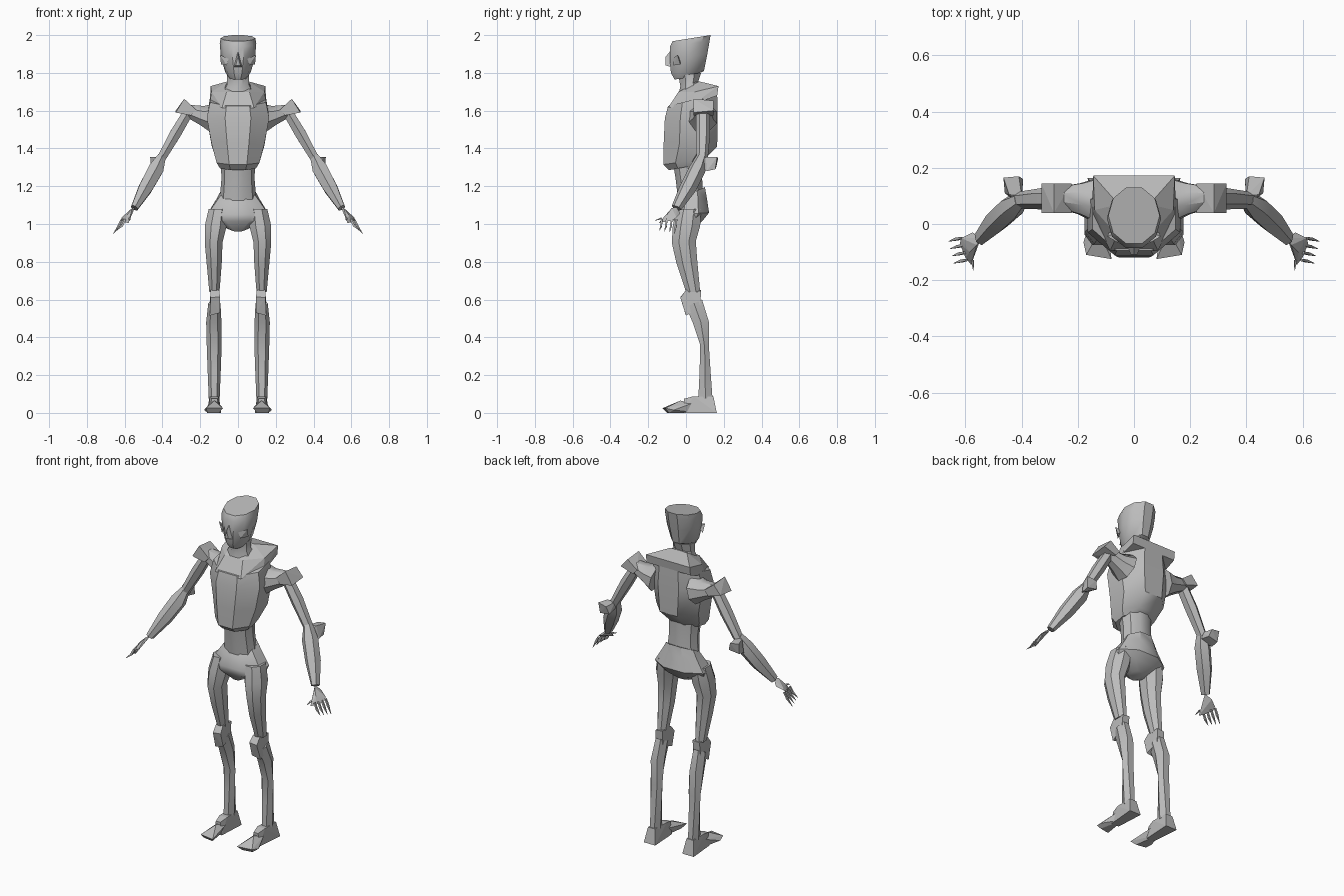
import bpy, bmesh, math
from mathutils import Vector

grey = bpy.data.materials.new("plain grey")
grey.diffuse_color = (0.5, 0.5, 0.5, 1)


def finish(bm, name, mirror, angle):
    bmesh.ops.recalc_face_normals(bm, faces=bm.faces)
    me = bpy.data.meshes.new(name)
    bm.to_mesh(me)
    bm.free()
    me.materials.append(grey)
    ob = bpy.data.objects.new(name, me)
    bpy.context.collection.objects.link(ob)
    bpy.ops.object.select_all(action='DESELECT')
    ob.select_set(True)
    bpy.context.view_layer.objects.active = ob
    if angle:
        bpy.ops.object.shade_smooth_by_angle(angle=math.radians(angle))
    if mirror:
        ob.modifiers.new("mirror", 'MIRROR')
    return ob


def skin(bm, loops):
    """Bridge a stack of vertex loops and cap both ends."""
    rings = [[bm.verts.new(p) for p in loop] for loop in loops]
    n = len(rings[0])
    for a, b in zip(rings, rings[1:]):
        for i in range(n):
            j = (i + 1) % n
            bm.faces.new((a[i], a[j], b[j], b[i]))
    bm.faces.new(rings[0])
    bm.faces.new(rings[-1])


def loft(name, rings, n=8, mirror=False, angle=35):
    """Rings: x centre, half width, front y, front z, back y, back z."""
    loops = []
    top = math.cos(math.pi / n)
    for x, w, yf, zf, yb, zb in rings:
        loop = []
        for i in range(n):
            a = 2 * math.pi * (i + 0.5) / n
            t = 0.5 - 0.5 * math.cos(a) / top
            loop.append((x + w * math.sin(a) / top, yf + (yb - yf) * t, zf + (zb - zf) * t))
        loops.append(loop)
    bm = bmesh.new()
    skin(bm, loops)
    return finish(bm, name, mirror, angle)


def tube(name, path, n=6, mirror=True, angle=40):
    """Path: (point, radius across, radius along y)."""
    pts = [Vector(p[0]) for p in path]
    axis = (pts[-1] - pts[0]).normalized()
    side = axis.cross(Vector((0, 1, 0))).normalized()
    front = side.cross(axis)
    loops = []
    for p, (_, ra, rb) in zip(pts, path):
        angs = [2 * math.pi * (i + 0.5) / n for i in range(n)]
        loops.append([p + side * ra * math.cos(a) + front * rb * math.sin(a) for a in angs])
    bm = bmesh.new()
    skin(bm, loops)
    return finish(bm, name, mirror, angle)


def hull(name, pts, mirror=True):
    """Faceted solid wrapped around a few points."""
    bm = bmesh.new()
    for p in pts:
        bm.verts.new(p)
    bmesh.ops.convex_hull(bm, input=bm.verts)
    return finish(bm, name, mirror, 0)


# Head, face and neck
loft("head", [(0, .042, -.06, 1.765, .02, 1.775), (0, .065, -.08, 1.80, .095, 1.81),
              (0, .086, -.085, 1.87, .113, 1.90), (0, .092, -.085, 1.94, .125, 1.97),
              (0, .087, -.07, 1.968, .13, 2.0)], n=10)
hull("nose", [(-.012, -.108, 1.84), (.012, -.108, 1.84), (0, -.108, 1.885),
              (-.025, -.075, 1.83), (.025, -.075, 1.83), (0, -.08, 1.92)], mirror=False)
hull("cheek_shard", [(.05, -.07, 1.875), (.095, -.045, 1.895), (.09, -.03, 1.845),
                     (.06, -.065, 1.84), (.06, -.03, 1.87)])
loft("neck", [(0, .085, -.045, 1.66, .09, 1.72), (0, .058, -.03, 1.73, .065, 1.755),
              (0, .058, -.04, 1.785, .08, 1.80)])

# Chest shell and the sloping collar above it
loft("chest", [(0, .095, -.09, 1.285, .07, 1.315), (0, .113, -.12, 1.315, .10, 1.345),
               (0, .14, -.118, 1.43, .165, 1.41), (0, .165, -.112, 1.56, .168, 1.57),
               (0, .148, -.095, 1.625, .165, 1.69)])
hull("collar", [(s * x, y, z) for s in (-1, 1) for x, y, z in
                ((.145, .172, 1.73), (.145, .165, 1.68), (.14, .05, 1.70), (.15, .03, 1.63),
                 (.085, -.095, 1.615), (.06, -.04, 1.70), (.055, .07, 1.755))], mirror=False)

# Waist and hips
loft("waist", [(0, .092, -.04, 1.11, .09, 1.15), (0, .083, -.055, 1.24, .085, 1.25),
               (0, .088, -.07, 1.33, .085, 1.33)], n=10)
loft("pelvis", [(0, .09, -.035, 1.135, .10, 1.195), (0, .115, -.05, 1.11, .11, 1.14),
                (0, .16, -.07, 1.05, .122, 1.06), (0, .15, -.065, 1.015, .09, 1.02),
                (0, .035, -.02, .96, .05, .98)])

# Legs
loft("thigh", [(.105, .05, -.05, 1.08, .08, 1.08), (.118, .058, -.07, .99, .075, .99),
               (.129, .047, -.075, .90, .052, .91), (.126, .04, -.05, .79, .06, .80),
               (.125, .027, 0, .64, .075, .64)], mirror=True)
hull("knee_pad", [(.095, -.028, .615), (.145, -.03, .61), (.095, -.005, .53), (.15, 0, .515),
                  (.10, .08, .65), (.145, .08, .645), (.10, .0, .65), (.145, .0, .65),
                  (.10, .075, .56), (.15, .075, .56)])
loft("shin", [(.125, .028, .0, .56, .085, .60), (.128, .035, .035, .48, .122, .48),
              (.126, .034, .075, .36, .122, .34), (.126, .03, .072, .22, .13, .22),
              (.126, .025, .065, .07, .14, .08)], n=6, mirror=True)
hull("heel", [(.10, .04, .088), (.15, .04, .088), (.105, .145, .088), (.15, .145, .088),
              (.09, .163, 0), (.165, .163, 0), (.10, -.01, .0), (.15, -.01, 0),
              (.11, -.01, .075), (.14, -.01, .075)])
hull("toe_cap", [(.08, -.125, .025), (.17, -.11, .025), (.18, -.065, .015), (.10, -.10, .0),
                 (.16, -.09, 0), (.125, -.03, .065), (.10, .03, .05), (.15, .03, .05),
                 (.125, .07, .0)])

# Shoulders and arms
tube("shoulder", [((.13, .085, 1.565), .085, .085), ((.19, .09, 1.575), .055, .06),
                  ((.27, .095, 1.60), .035, .04)], n=8)
hull("shoulder_pad", [(x, y, z) for y, d in ((.04, 0), (.145, .01)) for x, z in
                      ((.285, 1.663 - d), (.222, 1.605), (.25, 1.575), (.33, 1.59 + d))])
tube("upper_arm", [((.25, .09, 1.615), .03, .036), ((.33, .09, 1.48), .034, .038),
                   ((.41, .085, 1.34), .026, .03)])
hull("elbow_pad", [(.40, .10, 1.35), (.445, .105, 1.355), (.395, .16, 1.30), (.41, .17, 1.345),
                   (.465, .165, 1.355), (.46, .11, 1.28), (.46, .155, 1.29), (.40, .06, 1.32)])
tube("forearm", [((.405, .085, 1.355), .025, .03), ((.435, .06, 1.29), .046, .045),
                 ((.49, .01, 1.19), .042, .045), ((.548, -.05, 1.085), .022, .028)])
hull("hand", [(.545, -.05, 1.09), (.56, -.045, 1.075), (.56, -.075, 1.085), (.575, -.03, 1.055),
              (.615, -.05, 1.035), (.62, -.07, 1.02), (.60, -.12, 1.01), (.58, -.145, 1.005),
              (.585, -.10, 1.05)])
for i in range(4):
    y = -.05 - .026 * i
    x = .615 - .006 * i
    tube("finger_%d" % (i + 1), [((x, y, 1.025), .007, .006),
                                 ((x + .018, y - .004, .99), .008, .007),
                                 ((x + .045, y - .012, .948 + .006 * i), .001, .001)], n=4, angle=0)
tube("thumb", [((.575, -.13, 1.03), .007, .006), ((.572, -.165, 1.018), .001, .001)], n=4, angle=0)
